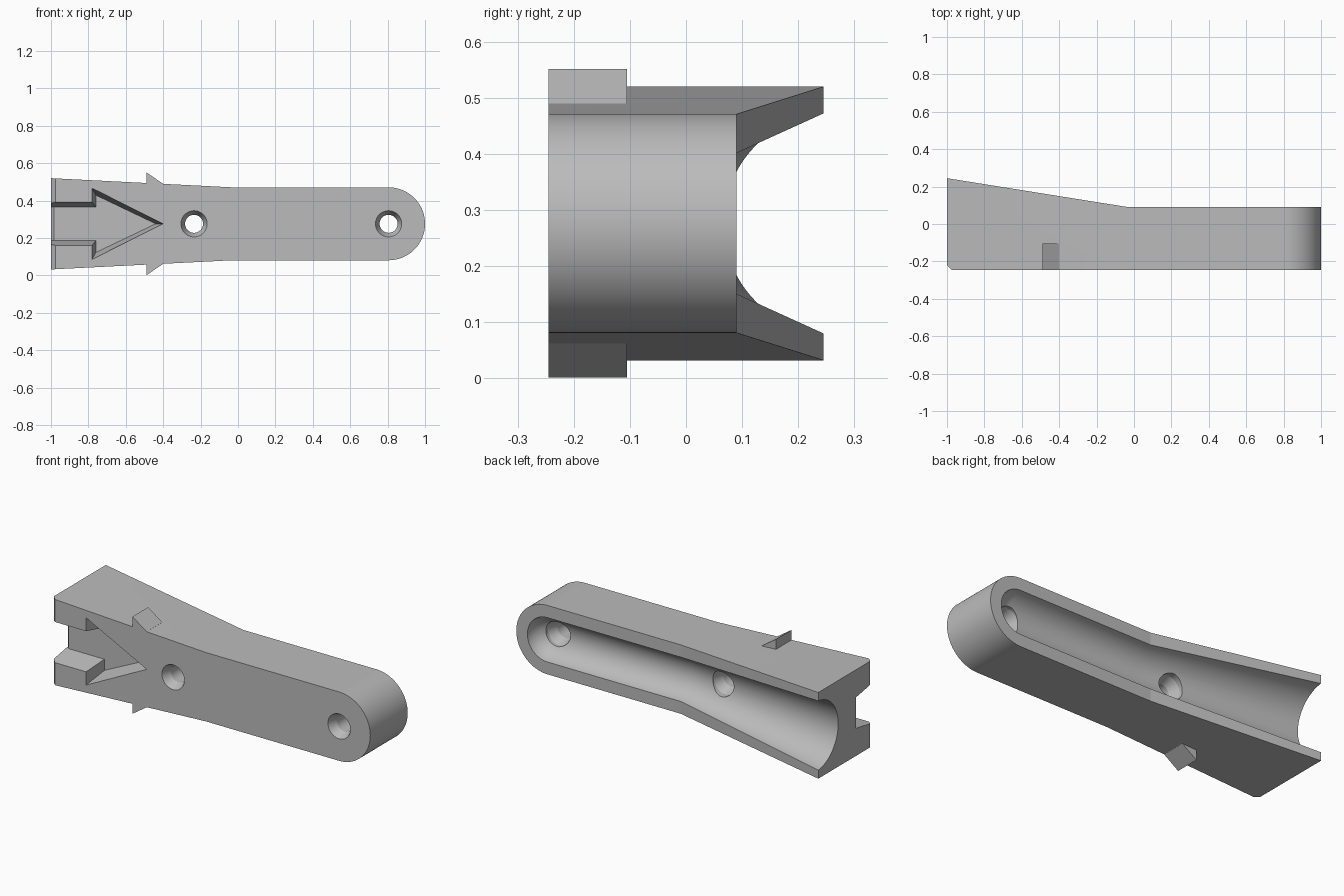
import bpy, bmesh
from math import sin, cos, pi, radians

if "Cube" in bpy.data.objects:
    bpy.data.objects.remove(bpy.data.objects["Cube"], do_unlink=True)

MID = 0.276            # height of the long axis
FRONT = -0.245         # front plane
STEPS = 96             # segments in a full circle

grey = bpy.data.materials.new("plain_grey")
grey.use_nodes = True
grey.diffuse_color = (0.5, 0.5, 0.5, 1)
grey.node_tree.nodes["Principled BSDF"].inputs["Base Color"].default_value = (0.5, 0.5, 0.5, 1)


def loft(name, rings):
    """Skin equal-sized rings of points and cap both ends."""
    bm = bmesh.new()
    rows = [[bm.verts.new(p) for p in ring] for ring in rings]
    n = len(rows[0])
    for a, b in zip(rows, rows[1:]):
        for i in range(n):
            j = (i + 1) % n
            bm.faces.new((a[i], a[j], b[j], b[i]))
    bm.faces.new(rows[0][::-1])
    bm.faces.new(rows[-1])
    bmesh.ops.recalc_face_normals(bm, faces=bm.faces)
    mesh = bpy.data.meshes.new(name)
    bm.to_mesh(mesh)
    bm.free()
    mesh.materials.append(grey)
    obj = bpy.data.objects.new(name, mesh)
    bpy.context.collection.objects.link(obj)
    return obj


def prism_y(name, outline, y0, y1):
    return loft(name, [[(x, y, MID + z) for x, z in outline] for y in (y0, y1)])


def prism_z(name, outline, half):
    return loft(name, [[(x, y, MID + z) for x, y in outline] for z in (-half, half)])


def combine(target, tool, operation):
    """Apply one boolean and discard the tool."""
    mod = target.modifiers.new("cut", "BOOLEAN")
    mod.operation, mod.object, mod.solver = operation, tool, "EXACT"
    bpy.context.view_layer.objects.active = target
    bpy.ops.object.modifier_apply(modifier=mod.name)
    bpy.data.objects.remove(tool, do_unlink=True)


def mirrored(half):
    """Close an outline by mirroring its upper half, skipping points on the axis."""
    return half + [(x, -z) for x, z in reversed(half) if z > 1e-6]


# Body: tapered, round-nosed side outline crossed with the sloping plan outline
nose = [(0.805 + 0.195 * sin(a), 0.195 * cos(a))
        for a in (pi * i / STEPS * 2 for i in range(STEPS // 4))] + [(1.0, 0)]
body = prism_y("handle_body", mirrored([(-1.1, 0.249), (-0.03, 0.195)] + nose), -0.4, 0.4)
plan = [(-1, -0.22), (-0.975, FRONT), (1.1, FRONT), (1.1, 0.09), (-0.03, 0.09), (-1, 0.245)]
combine(body, prism_z("plan_cutter", plan, 0.5), "INTERSECT")

# Barbs on the upper and lower edges
for side in (1, -1):
    barb = [(-0.49, 0.275), (-0.40, 0.214), (-0.40, 0.175), (-0.49, 0.175)]
    combine(body, prism_y("barb", [(x, side * z) for x, z in barb], FRONT, -0.105), "UNION")

# Hollow back channel: widening round trough with a ball end
def channel_ring(x, y, r):
    return [(x, y + r * cos(2 * pi * i / STEPS), MID + r * sin(2 * pi * i / STEPS))
            for i in range(STEPS)]

rings = [channel_ring(-1.1, 0.28, 0.2043), channel_ring(-0.03, 0.11, 0.127)]
for i in range(24):
    a = pi / 2 * i / 24
    rings.append(channel_ring(0.805 + 0.127 * sin(a), 0.11, 0.127 * cos(a)))
combine(body, loft("channel_cutter", rings), "DIFFERENCE")

# Arrow-shaped front recess with drafted walls, open at the wide end
outer = mirrored([(-1.1, 0.115), (-0.78, 0.115), (-0.78, 0.19), (-0.40, 0)])
inner = mirrored([(-1.1, 0.09), (-0.76, 0.09), (-0.76, 0.153), (-0.44, 0)])
depth = 0.135
recess = []
for t in (-0.1, 1):
    recess.append([(a + (c - a) * t, FRONT + depth * t, MID + b + (d - b) * t)
                   for (a, b), (c, d) in zip(outer, inner)])
combine(body, loft("recess_cutter", recess), "DIFFERENCE")

# Small bevel on the open edge of the recess floor
bevel = [(-1.02, -0.07), (-1.02, -0.13), (-0.965, -0.13)]
combine(body, prism_z("floor_bevel_cutter", bevel, 0.09), "DIFFERENCE")

# Two through holes, countersunk on both sides
for x in (-0.235, 0.805):
    profile = [(-0.265, 0.079), (-0.195, 0.048), (-0.07, 0.048), (-0.015, 0.07), (0.2, 0.07)]
    hole = [[(x + r * cos(2 * pi * i / STEPS), y, MID + r * sin(2 * pi * i / STEPS))
             for i in range(STEPS)] for y, r in profile]
    combine(body, loft("hole_cutter", hole), "DIFFERENCE")

# Smooth the rounds, keep the creases
bpy.ops.object.select_all(action="DESELECT")
body.select_set(True)
bpy.context.view_layer.objects.active = body
bpy.ops.object.shade_smooth_by_angle(angle=radians(6))
